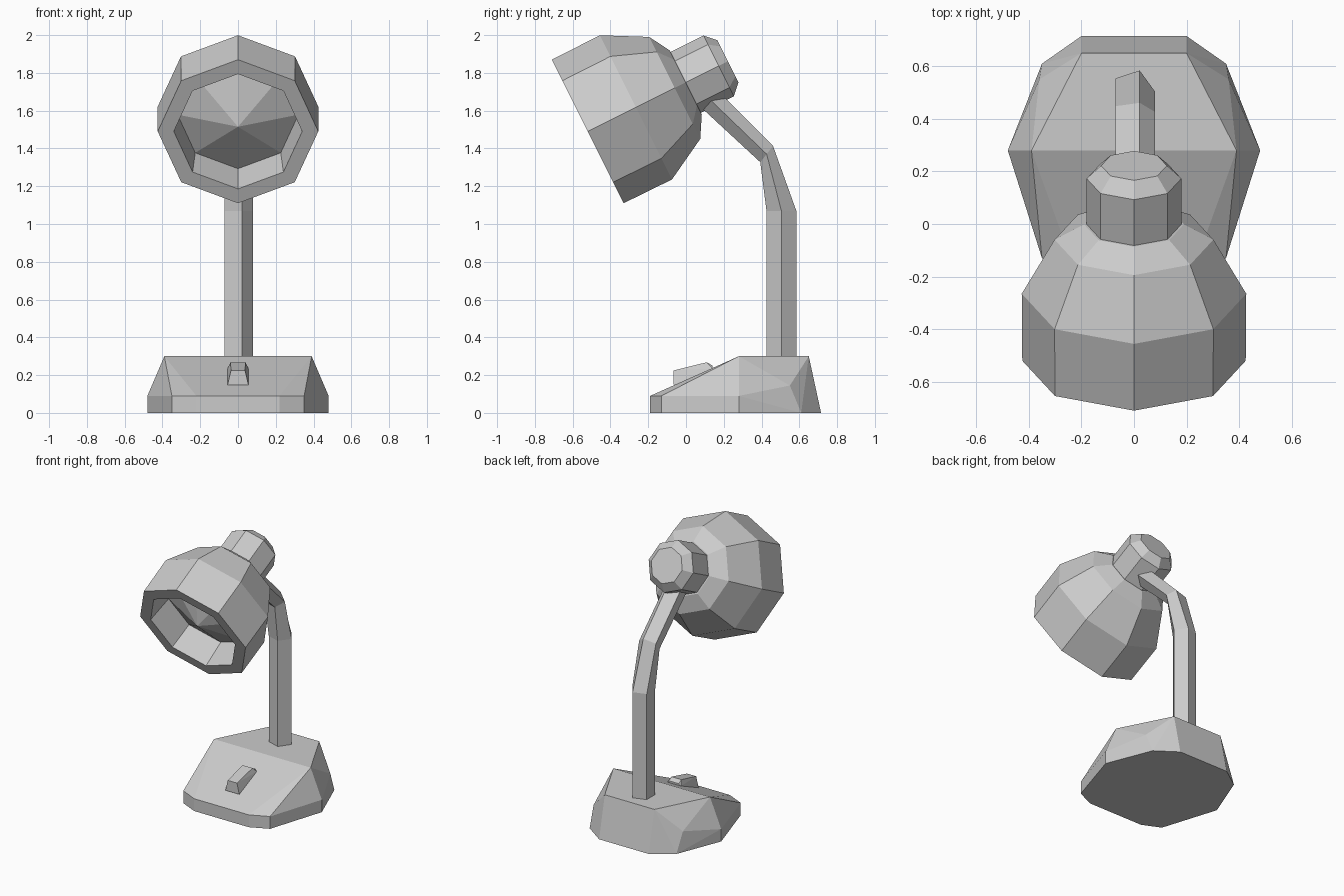
import bpy, bmesh
from math import sin, cos, radians, tau
from mathutils import Vector

if "Cube" in bpy.data.objects:
    bpy.data.objects.remove(bpy.data.objects["Cube"])


def finish(name, bm):
    bmesh.ops.remove_doubles(bm, verts=bm.verts, dist=0.0005)
    bmesh.ops.dissolve_degenerate(bm, edges=bm.edges, dist=0.0005)
    bmesh.ops.recalc_face_normals(bm, faces=bm.faces)
    mesh = bpy.data.meshes.new(name)
    bm.to_mesh(mesh)
    bm.free()
    obj = bpy.data.objects.new(name, mesh)
    bpy.context.collection.objects.link(obj)
    return obj


def loft(name, rings):
    """Skin a list of closed rings and cap both ends."""
    bm = bmesh.new()
    rows = [[bm.verts.new(p) for p in ring] for ring in rings]
    n = len(rows[0])
    for a, b in zip(rows, rows[1:]):
        for i in range(n):
            j = (i + 1) % n
            bm.faces.new((a[i], a[j], b[j], b[i]))
    bm.faces.new(rows[0])
    bm.faces.new(rows[-1])
    return finish(name, bm)


def mirrored_hull(name, half):
    """Convex solid from half of its corners, mirrored across x."""
    bm = bmesh.new()
    for x, y, z in half:
        for s in (-1, 1):
            bm.verts.new((s * x, y, z))
    bmesh.ops.convex_hull(bm, input=bm.verts)
    bmesh.ops.dissolve_limit(bm, angle_limit=radians(2), verts=bm.verts, edges=bm.edges)
    return finish(name, bm)


# Head frame: centre of the shade opening, tilted axis towards the back
CENTRE = Vector((0, -0.52, 1.49))
AXIS = Vector((0, 0.894, 0.447))
UP = Vector((0, -0.447, 0.894))
SIDE = Vector((1, 0, 0))


def head_part(name, profile, n=8):
    """Revolve (radius, distance) pairs around the head axis."""
    rings = []
    for r, t in profile:
        r = max(r, 0.002)
        rings.append([CENTRE + AXIS * t + UP * (r * cos(tau * i / n)) + SIDE * (r * sin(tau * i / n))
                      for i in range(n)])
    return loft(name, rings)


# Wedge shaped base
mirrored_hull("base", [
    (0.20, 0.715, 0), (0.35, 0.61, 0), (0.48, 0.28, 0), (0.35, -0.13, 0), (0.22, -0.19, 0),
    (0.48, 0.28, 0.09), (0.35, -0.13, 0.09), (0.22, -0.19, 0.09),
    (0.36, 0.55, 0.145), (0.39, 0.28, 0.30), (0.20, 0.65, 0.30)])

# Rocker switch on the sloping front
mirrored_hull("switch", [
    (0.055, -0.065, 0.15), (0.037, -0.065, 0.225), (0.04, 0.11, 0.268),
    (0.055, 0.14, 0.235), (0.04, 0.14, 0.25), (0.055, -0.05, 0.12), (0.055, 0.13, 0.20)])

# Five sided bent arm: (y, z) path with the direction of the section's depth
pentagon = [(0.083 * cos(tau * i / 5) - 0.004, 0.083 * sin(tau * i / 5)) for i in range(5)]
path = [(0.505, 0.25, 1, 0), (0.505, 1.07, 1, 0),
        (0.427, 1.37, 0.43, 0.54), (0.10, 1.685, 0.57, 0.57)]
loft("arm", [[(px, y + py * dy, z + py * dz) for px, py in pentagon]
             for y, z, dy, dz in path])

# Shade with thick rim and recessed inside
head_part("shade", [(0, 0.21), (0.32, 0.20), (0.34, 0), (0.425, 0), (0.427, 0.285),
                    (0.302, 0.515), (0.19, 0.58), (0, 0.58)])

# Faceted bulb filling the opening
head_part("bulb", [(0, 0.056), (0.32, 0.199), (0, 0.205)])

# Socket housing behind the shade
head_part("socket", [(0, 0.52), (0.18, 0.52), (0.18, 0.775), (0.125, 0.83), (0, 0.83)])
